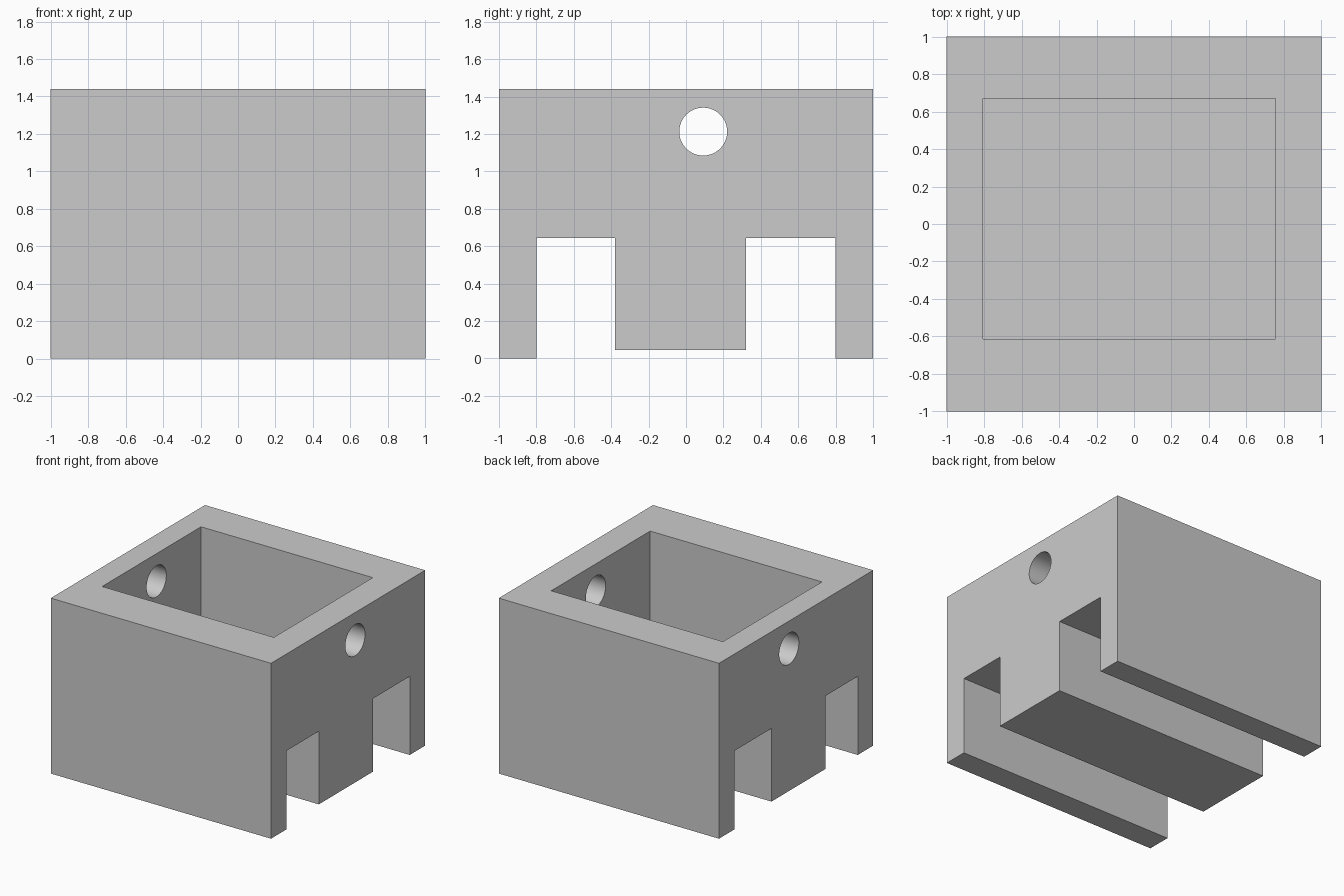
import bpy
import bmesh
import math

if "Cube" in bpy.data.objects:
    bpy.data.objects.remove(bpy.data.objects["Cube"], do_unlink=True)

HEIGHT = 1.44

grey = bpy.data.materials.new("plain grey")
grey.use_nodes = True
colour = (0.6, 0.6, 0.6, 1)
grey.diffuse_color = colour
grey.node_tree.nodes["Principled BSDF"].inputs["Base Color"].default_value = colour


def add_object(name, bm):
    bmesh.ops.recalc_face_normals(bm, faces=bm.faces[:])
    mesh = bpy.data.meshes.new(name)
    bm.to_mesh(mesh)
    bm.free()
    mesh.materials.append(grey)
    obj = bpy.data.objects.new(name, mesh)
    bpy.context.collection.objects.link(obj)
    return obj


def extrude_along_x(name, profile, x0, x1):
    """Solid made from a closed (y, z) outline."""
    bm = bmesh.new()
    face = bm.faces.new([bm.verts.new((x0, y, z)) for y, z in profile])
    side = bmesh.ops.extrude_face_region(bm, geom=[face])["geom"]
    verts = [v for v in side if isinstance(v, bmesh.types.BMVert)]
    bmesh.ops.translate(bm, verts=verts, vec=(x1 - x0, 0, 0))
    return add_object(name, bm)


def cut(target, cutter):
    cutter.hide_render = True
    mod = target.modifiers.new(cutter.name, 'BOOLEAN')
    mod.operation = 'DIFFERENCE'
    mod.solver = 'EXACT'
    mod.object = cutter
    bpy.context.view_layer.objects.active = target
    bpy.ops.object.modifier_apply(modifier=mod.name)
    bpy.data.objects.remove(cutter, do_unlink=True)


# Body with two channels underneath and a slightly raised centre rail
slot_top, rail = 0.645, 0.045
outline = [(-1, 0), (-0.8, 0), (-0.8, slot_top), (-0.38, slot_top),
           (-0.38, rail), (0.32, rail), (0.32, slot_top), (0.8, slot_top),
           (0.8, 0), (1, 0), (1, HEIGHT), (-1, HEIGHT)]
body = extrude_along_x("block_body", outline, -1, 1)

# Open pocket in the top
floor, above, front, back = 0.68, 1.6, -0.613, 0.67
pocket = extrude_along_x("pocket_cutter", [(front, floor), (back, floor),
                         (back, above), (front, above)], -0.805, 0.755)
cut(body, pocket)

# Round hole through both side walls
hole_y, hole_z, radius, sides = 0.092, 1.213, 0.128, 64
ring = [(hole_y + radius * math.cos(math.tau * i / sides),
         hole_z + radius * math.sin(math.tau * i / sides)) for i in range(sides)]
cut(body, extrude_along_x("hole_cutter", ring, -1.2, 1.2))

# Smooth hole walls, crisp edges elsewhere
bpy.ops.object.select_all(action='DESELECT')
body.select_set(True)
bpy.context.view_layer.objects.active = body
bpy.ops.object.shade_smooth_by_angle(angle=math.radians(30))
